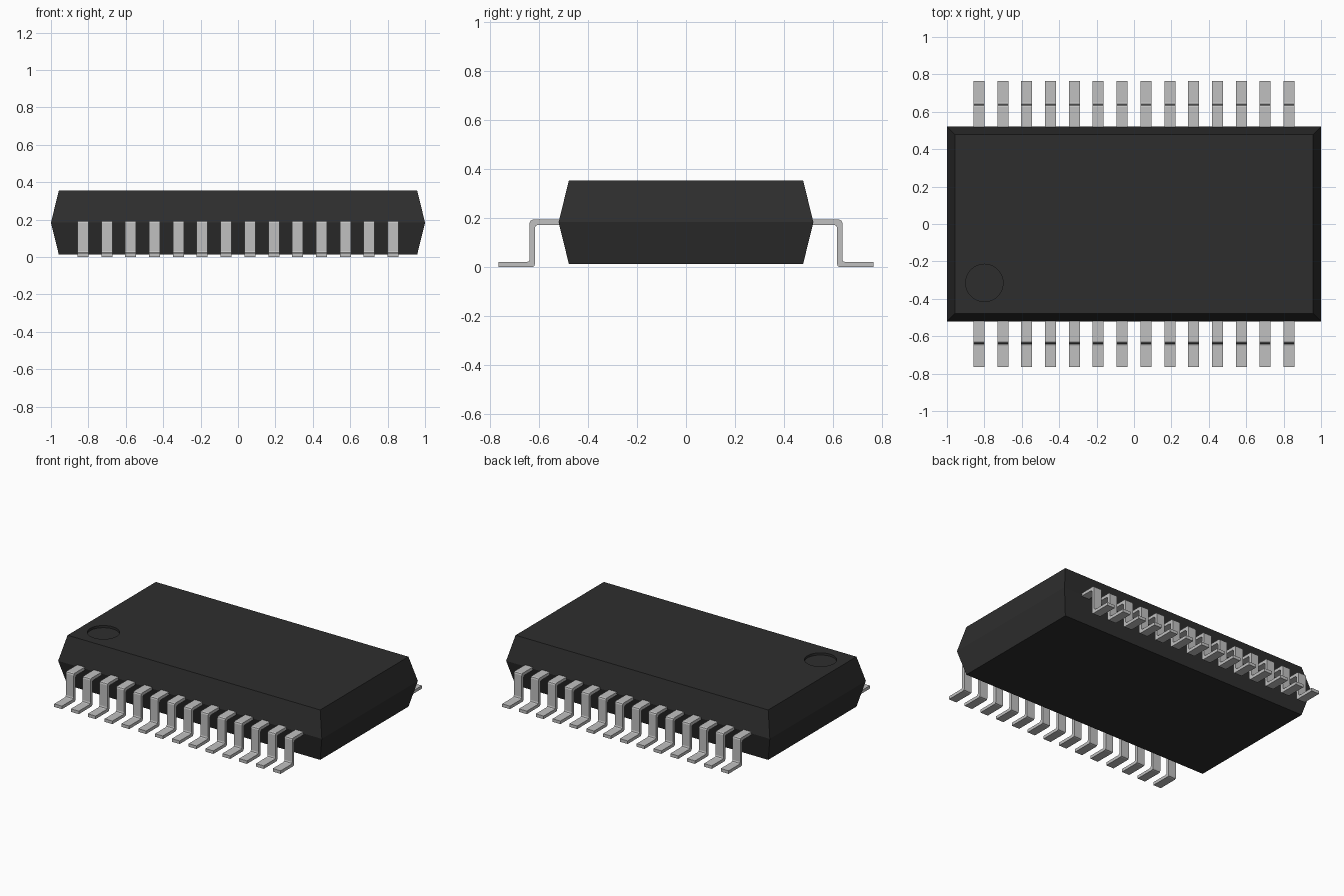
import bpy, bmesh
from math import pi

cube = bpy.data.objects.get("Cube")
if cube:
    bpy.data.objects.remove(cube, do_unlink=True)


def material(name, colour, roughness):
    mat = bpy.data.materials.new(name)
    mat.use_nodes = True
    rgba = (*colour, 1)
    mat.diffuse_color = rgba
    shader = mat.node_tree.nodes["Principled BSDF"]
    shader.inputs["Base Color"].default_value = rgba
    shader.inputs["Roughness"].default_value = roughness
    return mat


def make_object(name, bm, mat):
    bmesh.ops.recalc_face_normals(bm, faces=bm.faces)
    mesh = bpy.data.meshes.new(name)
    bm.to_mesh(mesh)
    bm.free()
    mesh.materials.append(mat)
    obj = bpy.data.objects.new(name, mesh)
    bpy.context.collection.objects.link(obj)
    return obj


black = material("black plastic", (0.027, 0.027, 0.027), 0.6)
silver = material("silver metal", (0.53, 0.53, 0.53), 0.4)

# Body: stacked rectangles, widest at the parting line
MID_X, MID_Y, TAPER = 1.0, 0.52, 0.042
bm = bmesh.new()
rings = []
for z, inset in ((0.013, TAPER), (0.184, 0), (0.355, TAPER)):
    x, y = MID_X - inset, MID_Y - inset
    rings.append([bm.verts.new((sx * x, sy * y, z))
                  for sx, sy in ((-1, -1), (1, -1), (1, 1), (-1, 1))])
bm.faces.new(rings[0])
bm.faces.new(rings[-1])
for low, high in zip(rings, rings[1:]):
    for i in range(4):
        j = (i + 1) % 4
        bm.faces.new((low[i], low[j], high[j], high[i]))
body = make_object("body", bm, black)

# Round marker dimple sunk into the top
bm = bmesh.new()
bmesh.ops.create_cone(bm, cap_ends=True, segments=48,
                      radius1=0.1, radius2=0.1, depth=0.04)
cutter = make_object("dimple_cutter", bm, black)
cutter.location = (-0.8, -0.315, 0.36)
cutter.hide_render = True
cut = body.modifiers.new("dimple", "BOOLEAN")
cut.operation = "DIFFERENCE"
cut.solver = "EXACT"
cut.object = cutter
bpy.context.view_layer.objects.active = body
bpy.ops.object.modifier_apply(modifier=cut.name)
bpy.data.objects.remove(cutter, do_unlink=True)

# Pin: bent strip profile (y, z), extruded across its width
PIN_WIDTH, PIN_COUNT, FIRST_X = 0.059, 14, -0.829
profile = ((-0.48, 0.194), (-0.638, 0.194), (-0.638, 0.021), (-0.765, 0.021),
           (-0.765, 0), (-0.617, 0), (-0.617, 0.173), (-0.48, 0.173))
bm = bmesh.new()
face = bm.faces.new([bm.verts.new((-PIN_WIDTH / 2, y, z)) for y, z in profile])
side = bmesh.ops.extrude_face_region(bm, geom=[face])
bmesh.ops.translate(bm, vec=(PIN_WIDTH, 0, 0),
                    verts=[v for v in side["geom"] if isinstance(v, bmesh.types.BMVert)])
# Round the bends
bends = [e for e in bm.edges
         if abs(e.verts[0].co.x - e.verts[1].co.x) > PIN_WIDTH / 2
         and -0.7 < e.verts[0].co.y < -0.6]
bmesh.ops.bevel(bm, geom=bends, offset=0.012, segments=2, profile=0.5, affect="EDGES")
pin = make_object("front_pin_1", bm, silver)
pin_mesh = pin.data

# Two rows of pins, the back row turned to face the other way
pitch = -2 * FIRST_X / (PIN_COUNT - 1)
for row, turn in (("front", 0), ("back", pi)):
    for i in range(PIN_COUNT):
        if row == "front" and i == 0:
            obj = pin
        else:
            obj = bpy.data.objects.new(f"{row}_pin_{i + 1}", pin_mesh)
            bpy.context.collection.objects.link(obj)
        obj.location.x = FIRST_X + i * pitch
        obj.rotation_euler.z = turn
